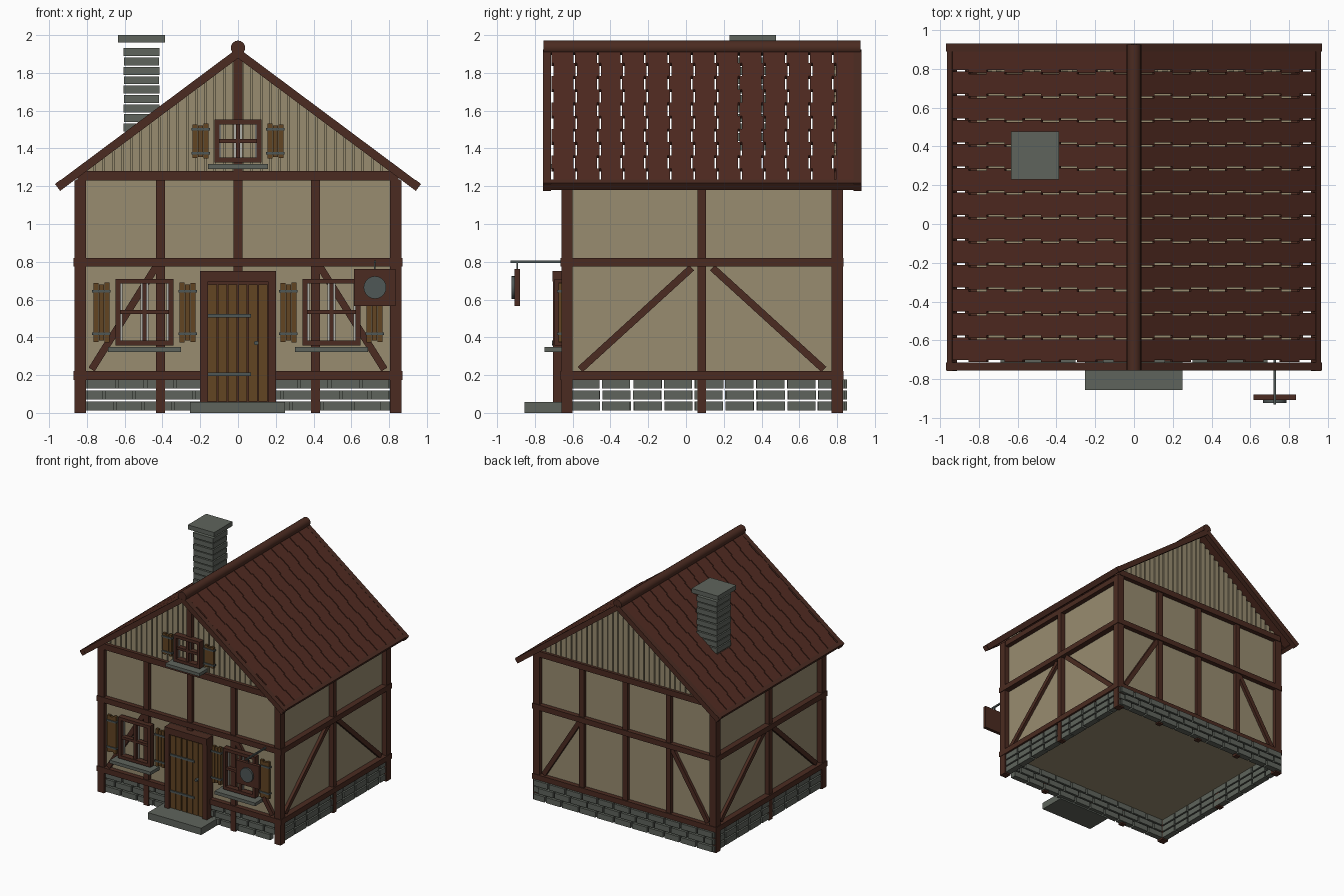
import bpy, bmesh, math, random
from mathutils import Matrix, Vector

if "Cube" in bpy.data.objects:
    bpy.data.objects.remove(bpy.data.objects["Cube"])
random.seed(4)

def material(name, rgb):
    m = bpy.data.materials.new(name)
    m.diffuse_color = (*rgb, 1)
    m.use_nodes = True
    m.node_tree.nodes["Principled BSDF"].inputs["Base Color"].default_value = m.diffuse_color
    return m

PLASTER = material("plaster", (0.314, 0.262, 0.162))
TIMBER = material("dark timber", (0.070, 0.024, 0.015))
TILE = material("roof tile", (0.082, 0.024, 0.015))
STONE = material("grey stone", (0.114, 0.127, 0.107))
PLANK = material("brown planks", (0.122, 0.058, 0.016))
METAL = material("iron", (0.078, 0.095, 0.093))
PALE = material("pale trim", (0.42, 0.42, 0.38))

def box(x0, x1, y0, y1, z0, z1):
    return (Matrix.Translation(((x0 + x1) / 2, (y0 + y1) / 2, (z0 + z1) / 2))
            @ Matrix.Diagonal((x1 - x0, y1 - y0, z1 - z0, 1)))

def bar(p, q, width, depth):
    """Bar between two points: depth is horizontal, width lies in the vertical plane."""
    p, q = Vector(p), Vector(q)
    rot = (q - p).to_track_quat('X', 'Z').to_matrix().to_4x4()
    return Matrix.Translation((p + q) / 2) @ rot @ Matrix.Diagonal(((q - p).length, depth, width, 1))

def finish(name, mat, bm):
    me = bpy.data.meshes.new(name)
    bm.to_mesh(me)
    bm.free()
    me.materials.append(mat)
    ob = bpy.data.objects.new(name, me)
    bpy.context.collection.objects.link(ob)
    return ob

def part(name, mat, boxes):
    bm = bmesh.new()
    for m in boxes:
        bmesh.ops.create_cube(bm, size=1, matrix=m)
    return finish(name, mat, bm)

def rod(name, mat, centre, radius, length, sides):
    """Cylinder lying along y, with smooth sides and flat caps."""
    bm = bmesh.new()
    bmesh.ops.create_cone(bm, cap_ends=True, segments=sides, radius1=radius, radius2=radius, depth=length,
                          matrix=Matrix.Translation(centre) @ Matrix.Rotation(math.pi / 2, 4, 'X'))
    for f in bm.faces:
        f.smooth = len(f.verts) == 4
    for e in bm.edges:
        e.smooth = all(len(f.verts) == 4 for f in e.link_faces)
    return finish(name, mat, bm)

# Main plaster body, resting on the stone ring
F, B, CY = -0.625, 0.795, 0.085          # front wall, back wall, middle in y
part("plaster_walls", PLASTER, [box(-0.82, 0.82, F, B, 0.18, 1.23)])

# Upright posts
posts = [box(s * 0.835 - 0.03, s * 0.835 + 0.03, y - 0.03, y + 0.03, 0, 1.23)
         for s in (-1, 1) for y in (-0.63, 0.80)]
for x in (-0.41, 0.41):
    posts += [box(x - 0.023, x + 0.023, -0.655, F + 0.01, 0, 1.23),
              box(x - 0.023, x + 0.023, B - 0.01, 0.825, 0, 1.23)]
posts += [box(-0.023, 0.023, -0.655, F + 0.01, 0.7, 1.23), box(-0.023, 0.023, B - 0.01, 0.825, 0, 1.23),
          box(-0.023, 0.023, -0.66, -0.62, 1.27, 1.90)]
posts += [box(s * 0.835 - 0.025, s * 0.835 + 0.025, 0.06, 0.105, 0, 1.23) for s in (-1, 1)]
part("timber_posts", TIMBER, posts)

# Horizontal beams
rails = []
for z in (0.198, 0.798):
    for s in (-1, 1):
        rails.append(box(s * 0.845 - 0.025, s * 0.845 + 0.025, -0.665, 0.835, z - 0.023, z + 0.023))
    rails.append(box(-0.87, 0.87, B, 0.835, z - 0.023, z + 0.023))
rails += [box(-0.87, 0.87, -0.665, F, 0.775, 0.821),
          box(-0.87, -0.18, -0.665, F, 0.175, 0.221), box(0.18, 0.87, -0.665, F, 0.175, 0.221),
          box(-0.85, 0.85, -0.665, F + 0.02, 1.23, 1.28), box(-0.85, 0.85, B - 0.02, 0.835, 1.23, 1.28)]
rails += [box(s * 0.835 - 0.025, s * 0.835 + 0.025, -0.66, 0.83, 1.19, 1.235) for s in (-1, 1)]
part("timber_rails", TIMBER, rails)

# Diagonal braces
braces = []
for s in (-1, 1):
    for y in (F - 0.01, B + 0.01):
        braces.append(bar((s * 0.775, y, 0.23), (s * 0.43, y, 0.78), 0.038, 0.03))
    for t in (-1, 1):
        braces.append(bar((s * 0.83, CY + t * 0.645, 0.23), (s * 0.83, CY + t * 0.055, 0.768), 0.038, 0.03))
part("diagonal_braces", TIMBER, braces)

# Foundation stones, three open-jointed courses on each side
stones = []
for row in range(3):
    z0, z1 = 0.012 + row * 0.059, 0.059 + row * 0.059
    shift = 0.07 if row == 1 else 0
    for y0, y1, end in ((-0.648, -0.60, 0.80), (0.80, 0.853, 0.845)):
        x = -end - shift
        while x < end - 0.03:
            w = random.uniform(0.135, 0.155)
            stones.append(box(max(x, -end), min(x + w, end), y0, y1, z0, z1))
            x += w + 0.014
    for s in (-1, 1):
        for i in range(9):
            y = -0.605 + i * 0.163 + random.uniform(-0.003, 0.003)
            stones.append(box(s * 0.83 - 0.028, s * 0.83 + 0.024, y, min(y + 0.149, 0.84), z0, z1))
part("foundation_stones", STONE, stones)

# Gable boards following the roof slope, with a closed layer behind
RIDGE, EX, EZ = 1.905, 0.935, 1.207       # roof centre line: ridge height, eave x and z
ANGLE = math.atan2(RIDGE - EZ, EX)
SLOPE = math.hypot(RIDGE - EZ, EX)
boards = []
for i in range(33):
    x = (i - 16) * 0.049
    top = RIDGE - abs(x) * (RIDGE - EZ) / EX - 0.003
    for y, inner in ((-0.637, 0.010), (B - 0.003, -0.010)):
        boards.append(box(x - 0.0205, x + 0.0205, y, y + 0.020, 1.24, top))
        boards.append(box(x - 0.0245, x + 0.0245, y + inner, y + inner + 0.020, 1.24, top))
part("gable_boards", PLASTER, boards)

# Roof tiles: flush rows with slightly uneven joints
tiles = []
ROWS, COLS = 10, 13
for s in (-1, 1):
    for r in range(ROWS):
        t = (r + 0.5) * SLOPE / ROWS
        for c in range(COLS):
            y = -0.648 + c * 0.1245 + (0.006 if r % 2 else -0.006)
            pos = Matrix.Translation((0, y, RIDGE)) @ Matrix.Rotation(s * ANGLE, 4, 'Y')
            tiles.append(pos @ Matrix.Translation((s * t, 0, 0.012))
                         @ Matrix.Diagonal((SLOPE / ROWS, 0.1165, 0.018, 1)))
part("roof_tiles", TILE, tiles)

# Rake boards, eave boards and ridge
trim = []
for s in (-1, 1):
    for y in (-0.735, 0.909):
        trim.append(bar((0, y, RIDGE), (s * (EX + 0.02), y, EZ - 0.014), 0.044, 0.042))
    trim.append(Matrix.Translation((s * (EX + 0.003), CY, EZ)) @ Matrix.Rotation(s * ANGLE, 4, 'Y')
                @ Matrix.Diagonal((0.032, 1.685, 0.046, 1)))
part("roof_edge_boards", TIMBER, trim)
rod("ridge_beam", TIMBER, (0, CY, 1.933), 0.038, 1.68, 16)

# Chimney of stacked courses with a cap
courses = []
for i in range(11):
    g = 0.093 if i % 2 else 0.096
    z = 1.39 + i * 0.05
    courses.append(box(-0.511 - g, -0.511 + g, 0.353 - g, 0.353 + g, z, z + 0.042))
part("chimney_courses", STONE, courses)
part("chimney_cap", STONE, [box(-0.635, -0.387, 0.23, 0.477, 1.962, 2.0)])

# Windows with sill, shutters and hinges
def window(name, cx, w, z0, z1, sill, s0, sz0, sz1):
    h, t, mid = w / 2, 0.026, (z0 + z1) / 2
    y0, y1 = -0.695, -0.645
    part(name + "_frame", TIMBER, [
        box(cx - h, cx - h + t, y0, y1, z0, z1), box(cx + h - t, cx + h, y0, y1, z0, z1),
        box(cx - h, cx + h, y0, y1, z1 - t, z1), box(cx - h, cx + h, y0, y1, z0, z0 + t),
        box(cx - 0.011, cx + 0.011, y0 + 0.01, y1, z0, z1),
        box(cx - h, cx + h, y0 + 0.01, y1, mid - 0.011, mid + 0.011)])
    # thin pale lining just inside the frame and beside the centre bar
    part(name + "_lining", PALE, [box(cx + o - 0.005, cx + o + 0.005, y1 - 0.015, y1 - 0.007, z0 + t, z1 - t)
                                  for o in (-h + t + 0.004, -0.015, 0.015, h - t - 0.004)])
    part(name + "_sill", STONE, [box(cx - sill / 2, cx + sill / 2, -0.75, -0.63, z0 - 0.035, z0 - 0.008)])
    planks, hinges = [], []
    for s in (-1, 1):
        for i in range(3):
            x = cx + s * (s0 + 0.014 + i * 0.029)
            d = (0.006, -0.004, 0.003)[i]
            planks.append(box(x - 0.013, x + 0.013, -0.675, -0.652, sz0 - d, sz1 + d))
        a, b = sorted((cx + s * (s0 - 0.006), cx + s * (s0 + 0.092)))
        for z in (sz0 + 0.04 * (sz1 - sz0) / 0.3, sz1 - 0.04 * (sz1 - sz0) / 0.3):
            hinges.append(box(a, b, -0.682, -0.652, z - 0.007, z + 0.007))
    part(name + "_shutters", PLANK, planks)
    part(name + "_shutter_hinges", METAL, hinges)

window("left_window", -0.495, 0.305, 0.358, 0.71, 0.385, 0.185, 0.378, 0.685)
window("right_window", 0.495, 0.305, 0.358, 0.71, 0.385, 0.185, 0.378, 0.685)
window("gable_window", 0, 0.25, 1.325, 1.553, 0.32, 0.155, 1.352, 1.525)

# Door, frame, fittings and step
part("door_frame", TIMBER, [box(-0.20, -0.16, -0.705, F, 0.05, 0.75), box(0.16, 0.20, -0.705, F, 0.05, 0.75),
                            box(-0.20, 0.20, -0.708, F, 0.695, 0.75), box(-0.17, 0.17, -0.66, F, 0.05, 0.70)])
part("door_planks", PLANK, [box(-0.159 + i * 0.0535, -0.112 + i * 0.0535, -0.685, -0.65, 0.06, 0.68)
                            for i in range(6)])
part("door_hinges", METAL, [box(-0.158, 0.07, -0.693, -0.68, z - 0.009, z + 0.009) for z in (0.515, 0.205)])
rod("door_knob", METAL, (0.097, -0.695, 0.37), 0.012, 0.03, 10)
part("door_step", STONE, [box(-0.253, 0.25, -0.855, -0.63, 0, 0.058)])

# Hanging sign with a plain disc
part("sign_board", TIMBER, [box(0.615, 0.835, -0.908, -0.88, 0.565, 0.762)])
rod("sign_disc", METAL, (0.725, -0.913, 0.664), 0.06, 0.02, 20)
part("sign_bracket", METAL, [box(0.719, 0.731, -0.93, -0.64, 0.793, 0.806),
                             box(0.721, 0.729, -0.898, -0.89, 0.755, 0.80)])
